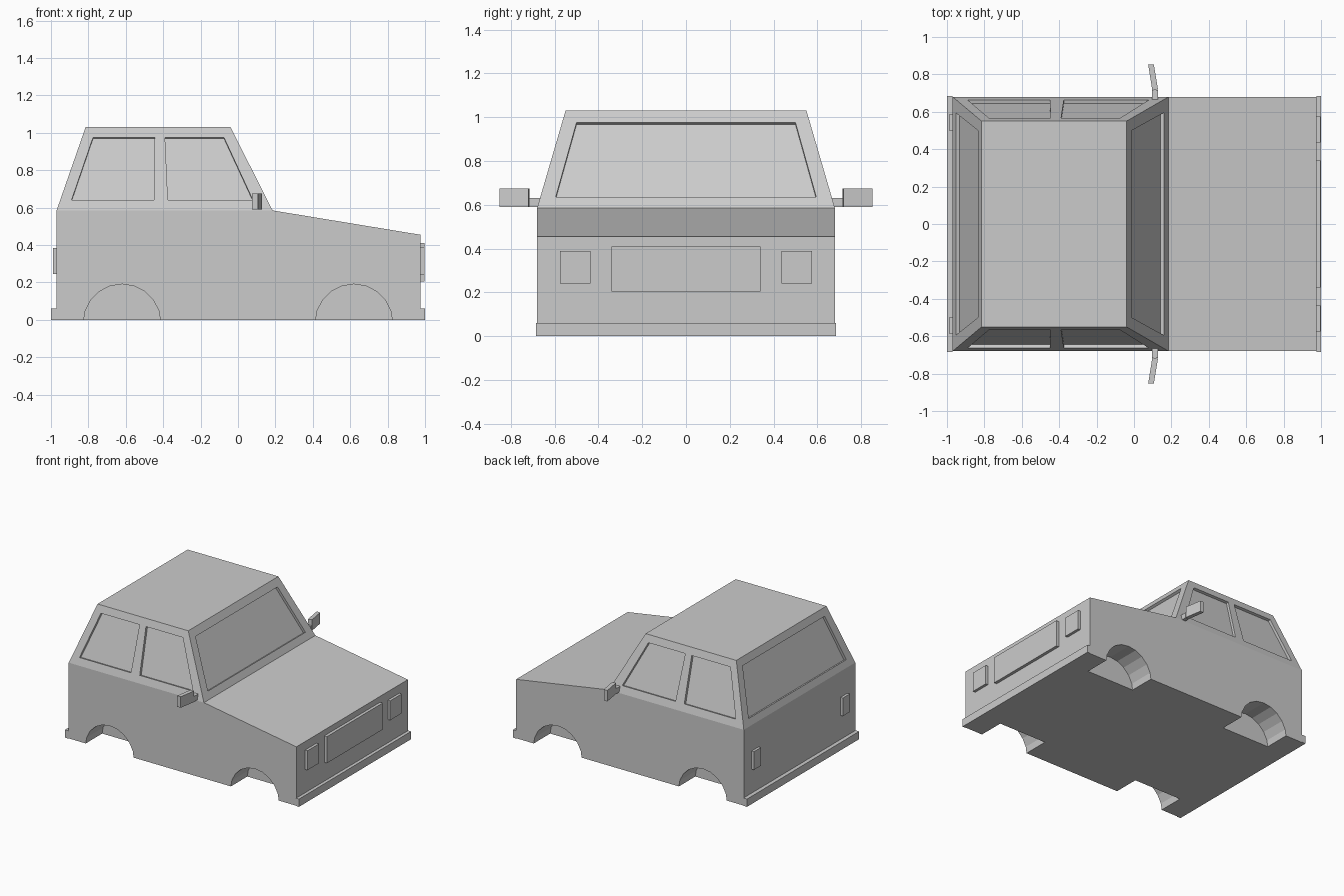
import bpy, bmesh, math
from mathutils import Vector

if "Cube" in bpy.data.objects:
    bpy.data.objects.remove(bpy.data.objects["Cube"])


def make_object(name, bm):
    bmesh.ops.recalc_face_normals(bm, faces=bm.faces[:])
    mesh = bpy.data.meshes.new(name)
    bm.to_mesh(mesh)
    bm.free()
    ob = bpy.data.objects.new(name, mesh)
    bpy.context.collection.objects.link(ob)
    return ob


def add_prism(bm, base, offset):
    """Closed prism from a flat outline swept along an offset vector."""
    low = [bm.verts.new(p) for p in base]
    high = [bm.verts.new(Vector(p) + Vector(offset)) for p in base]
    bm.faces.new(low)
    bm.faces.new(high)
    for i in range(len(low)):
        j = (i + 1) % len(low)
        bm.faces.new((low[i], low[j], high[j], high[i]))


def box(name, x, y, z):
    bm = bmesh.new()
    base = [(x[0], y[0], z[0]), (x[1], y[0], z[0]), (x[1], y[1], z[0]), (x[0], y[1], z[0])]
    add_prism(bm, base, (0, 0, z[1] - z[0]))
    return make_object(name, bm)


# Body shell: lower body and tapered cabin in one closed mesh
BELT, ROOF, HALF, ROOF_HALF = 0.585, 1.03, 0.68, 0.55
profile = [(-0.97, 0, HALF), (0.975, 0, HALF), (0.975, 0.455, HALF), (0.185, BELT, HALF),
           (-0.04, ROOF, ROOF_HALF), (-0.815, ROOF, ROOF_HALF), (-0.97, BELT, HALF)]
bm = bmesh.new()
sides = [[bm.verts.new((x, s * y, z)) for x, z, y in profile] for s in (-1, 1)]
for v in sides:
    bm.faces.new([v[i] for i in (0, 1, 2, 3, 6)])
    bm.faces.new([v[i] for i in (3, 4, 5, 6)])
for i in range(7):
    j = (i + 1) % 7
    bm.faces.new((sides[0][i], sides[0][j], sides[1][j], sides[1][i]))
body = make_object("body_shell", bm)


# Window recesses, each cut square to its sloping panel
def rise(z):
    return (z - BELT) / (ROOF - BELT)


cut = bmesh.new()


def add_window(points, outward, depth=0.02):
    pts = [Vector(p) for p in points]
    n = (pts[1] - pts[0]).cross(pts[2] - pts[0]).normalized()
    if n.dot(Vector(outward)) < 0:
        n = -n
    add_prism(cut, [p - n * depth for p in pts], n * (depth + 0.08))


rear_window = [(-0.89, 0.64), (-0.45, 0.64), (-0.445, 0.975), (-0.775, 0.975)]
front_window = [(-0.375, 0.64), (0.08, 0.64), (-0.075, 0.975), (-0.39, 0.975)]
for s in (-1, 1):
    for outline in (rear_window, front_window):
        add_window([(x, s * (HALF - 0.13 * rise(z)), z) for x, z in outline], (0, s, 0))
screen = [(-0.595, 0.635), (0.595, 0.635), (0.5, 0.975), (-0.5, 0.975)]
add_window([(0.185 - 0.225 * rise(z), y, z) for y, z in screen], (1, 0, 0))
add_window([(-0.97 + 0.155 * rise(z), y, z) for y, z in screen], (-1, 0, 0))

# Wheel arch pockets
R, N = 0.207, 20
for s in (-1, 1):
    for cx in (-0.62, 0.62):
        ring = [(cx + R * math.cos(2 * math.pi * k / N), s * 0.48,
                 -0.016 + R * math.sin(2 * math.pi * k / N)) for k in range(N)]
        add_prism(cut, ring, (0, s * 0.3, 0))

cutter = make_object("body_cutter", cut)
cutter.hide_render = True
mod = body.modifiers.new("openings", 'BOOLEAN')
mod.operation = 'DIFFERENCE'
mod.solver = 'EXACT'
mod.object = cutter
bpy.context.view_layer.objects.active = body
bpy.ops.object.modifier_apply(modifier=mod.name)
bpy.data.objects.remove(cutter)

# Bumpers and grille
box("front_bumper", (0.975, 1.0), (-0.684, 0.684), (0, 0.06))
box("rear_bumper", (-1.0, -0.97), (-0.684, 0.684), (0, 0.06))
box("grille", (0.975, 0.998), (-0.34, 0.34), (0.205, 0.41))

# Lights and door mirrors on both sides
for s, side in ((-1, "right"), (1, "left")):
    box(side + "_headlight", (0.975, 0.996), sorted((s * 0.435, s * 0.575)), (0.24, 0.39))
    box(side + "_tail_light", (-0.99, -0.97), sorted((s * 0.5, s * 0.585)), (0.245, 0.385))
    box(side + "_mirror_arm", (0.096, 0.127), sorted((s * 0.66, s * 0.716)), (0.59, 0.632))
    bm = bmesh.new()
    head = [(0.098, 0.714), (0.128, 0.72), (0.106, 0.852), (0.076, 0.852)]
    add_prism(bm, [(x, s * y, 0.59) for x, y in head], (0, 0, 0.085))
    make_object(side + "_mirror", bm)
